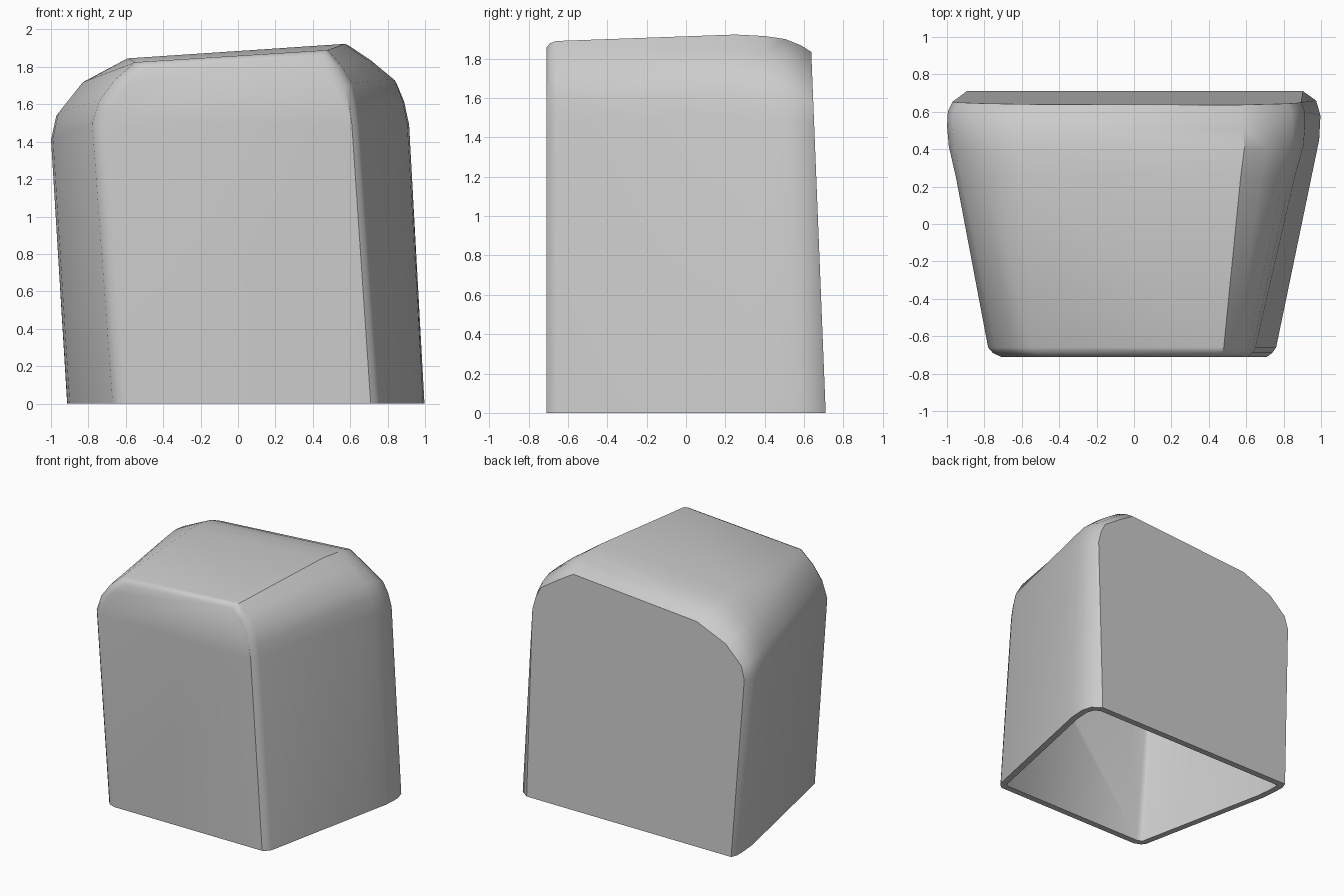
import bpy, bmesh
from mathutils import Vector

cube = bpy.data.objects.get("Cube")
if cube:
    bpy.data.objects.remove(cube)

# Single grey material
grey = bpy.data.materials.new("plain_grey")
grey.use_nodes = True
colour = (0.6, 0.6, 0.6, 1)
grey.diffuse_color = colour
grey.node_tree.nodes["Principled BSDF"].inputs["Base Color"].default_value = colour

# Leaning arch profiles (x, z), from the left foot over the top to the right foot
FRONT_Y, BACK_Y = -0.66, 0.45
front = [(.76, 0), (.65, 1.5), (.635, 1.6), (.61, 1.71), (.55, 1.81), (.48, 1.89),
         (-.55, 1.825), (-.66, 1.73), (-.74, 1.62), (-.78, 1.5), (-.67, 0)]
back = [(.99, 0), (.905, 1.5), (.88, 1.63), (.84, 1.74), (.71, 1.85), (.59, 1.93),
        (-.6, 1.85), (-.83, 1.73), (-.96, 1.56), (-.99, 1.42), (-.90, 0)]

# Stations: y, left inset at foot and top, right inset at foot and top, drop of the top
stations = [(-.71, .04, .03, .07, .06, .03), (-.69, .015, .01, .02, .02, .01),
            (-.66, 0, 0, 0, 0, 0), (.25, 0, 0, 0, 0, 0), (.45, 0, 0, 0, 0, .015),
            (.58, .02, .02, .015, .015, .035), (.66, .06, .04, .03, .035, .07),
            (.71, .14, .07, .06, .07, .105)]


def section(y, left_foot, left_top, right_foot, right_top, drop):
    """Points of one cross-section; the rear end leans forward with height."""
    t = (y - FRONT_Y) / (BACK_Y - FRONT_Y)
    lean = 0.04 * max(0, min(1, (y - 0.25) / 0.33))
    points = []
    for a, b in zip(front, back):
        p = Vector(a).lerp(Vector(b), t) if t < 0 or t > 1 else Vector(a) * (1 - t) + Vector(b) * t
        x, z = p
        h = min(1, z / 1.5)
        if x > 0:
            x -= left_foot + (left_top - left_foot) * h
        else:
            x += right_foot + (right_top - right_foot) * h
        z -= drop * max(0, min(1, (z - 1.4) / 0.4))
        points.append((x, y - lean * z, z))
    return points


# Hollow shell, open underneath
bm = bmesh.new()
rings = [[bm.verts.new(p) for p in section(*s)] for s in stations]
for r, s in zip(rings, rings[1:]):
    for i in range(len(r) - 1):
        bm.faces.new((r[i], r[i + 1], s[i + 1], s[i]))
bm.faces.new(rings[0])
bm.faces.new(rings[-1])
bmesh.ops.recalc_face_normals(bm, faces=bm.faces)
top = max(bm.faces, key=lambda f: f.calc_center_median().z)
if top.normal.z < 0:
    bmesh.ops.reverse_faces(bm, faces=bm.faces)
mesh = bpy.data.meshes.new("hollow_block")
bm.to_mesh(mesh)
bm.free()
mesh.materials.append(grey)
block = bpy.data.objects.new("hollow_block", mesh)
bpy.context.collection.objects.link(block)

# Wall thickness
wall = block.modifiers.new("wall", 'SOLIDIFY')
wall.thickness = 0.05
wall.offset = -1
wall.use_even_offset = True

bpy.ops.object.select_all(action='DESELECT')
block.select_set(True)
bpy.context.view_layer.objects.active = block
bpy.ops.object.modifier_apply(modifier=wall.name)
for v in block.data.vertices:
    if v.co.z < 0.03:
        v.co.z = 0
bpy.ops.object.shade_smooth_by_angle(angle=0.6)
